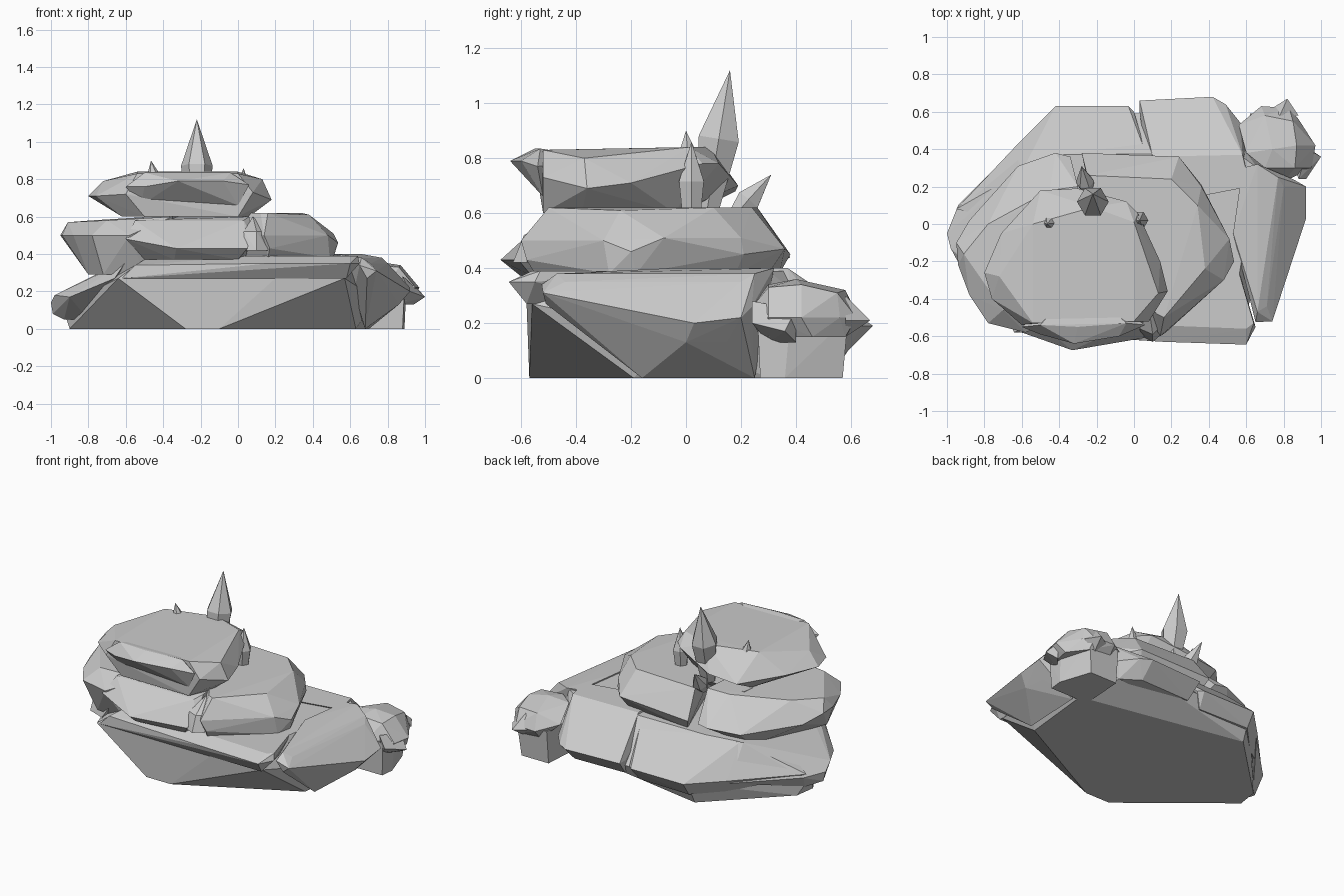
import bpy, bmesh
from math import cos, sin, pi
from mathutils import Vector


def rock(name, *rings):
    """Faceted stone: hull around rings; each ring is (z, [(x, y) or (x, y, z)])."""
    bm = bmesh.new()
    for z, pts in rings:
        for p in pts:
            bm.verts.new(p if len(p) == 3 else (p[0], p[1], z))
    bmesh.ops.convex_hull(bm, input=bm.verts)
    loose = [v for v in bm.verts if not v.link_faces]
    bmesh.ops.delete(bm, geom=loose, context='VERTS')
    bmesh.ops.recalc_face_normals(bm, faces=bm.faces)
    me = bpy.data.meshes.new(name)
    bm.to_mesh(me)
    bm.free()
    ob = bpy.data.objects.new(name, me)
    bpy.context.collection.objects.link(ob)
    return ob


def crystal(name, foot, tip, radius, mid=0.5, foot_scale=0.55, sides=6):
    """Pointed six-sided crystal growing from foot to tip."""
    a, b = Vector(foot), Vector(tip)
    q = Vector((0, 0, 1)).rotation_difference(b - a)
    pts = [tuple(b)]
    for t, r in ((0, radius * foot_scale), (mid, radius)):
        for i in range(sides):
            w = 2 * pi * i / sides
            pts.append(tuple(a.lerp(b, t) + q @ Vector((r * cos(w), r * sin(w), 0))))
    return rock(name, (0, pts))


# bottom layer: core with undercut foot
rock("base_core",
     (0.0, [(-.90, -.06), (-.28, -.57), (-.10, -.57), (.63, -.19), (.68, .30), (-.43, .52), (-.88, .08)]),
     (0.27, [(-.64, -.58), (.20, -.58), (.57, -.56), (.74, -.05, .16), (.72, .30, .16), (.45, .59, .15),
             (-.42, .59, .15), (-.94, .02, .12)]),
     (0.39, [(-.50, -.50, .37), (.52, -.52), (.66, .30), (.55, .38), (-.40, .37), (-.66, .0, .35)]))

# bottom layer: split slabs around the core
rock("base_left_slab",
     (0.05, [(-.93, -.08), (-.91, .04), (-.80, -.15)]),
     (0.14, [(-1.0, -.05), (-.99, -.04, .08), (-.94, .10), (-.98, -.13, .18), (-.90, -.28, .17),
             (-.66, -.50, .27), (-.62, .42)]),
     (0.36, [(-.60, -.50), (-.62, -.10), (-.62, .28), (-.40, .35), (-.72, -.32, .31)]))
rock("base_front_slab",
     (0.27, [(-.62, -.58), (.20, -.58), (.58, -.58), (.50, -.20)]),
     (0.35, [(-.55, -.58, .34), (.02, -.61), (.16, -.63), (.60, -.645), (.65, -.55)]),
     (0.39, [(-.50, -.50, .37), (.10, -.54), (.60, -.56), (.64, -.53), (.50, -.05), (-.40, -.10)]))
rock("base_right_slab",
     (0.0, [(.68, -.16), (.70, .25)]),
     (0.13, [(.86, .0), (.84, .15), (.83, .23, .16), (.62, -.30, .2), (.69, -.51, .27)]),
     (0.22, [(.92, .03, .2), (.92, .20), (.74, -.52, .31), (.65, -.525, .34), (.85, .24, .26)]),
     (0.40, [(.66, -.47, .38), (.53, -.05), (.58, .30), (.66, .32), (.77, .25, .38),
             (.80, .20, .35), (.71, -.44, .35)]))
rock("base_back_right_slab",
     (0.09, [(.05, .57), (.42, .58), (.54, .50), (.1, .45)]),
     (0.19, [(.03, .66), (.42, .68), (.49, .64), (.57, .54), (.62, .40), (.03, .60)]),
     (0.40, [(.10, .36), (.58, .37), (.62, .20), (.10, .1)]))
rock("base_back_left_slab",
     (0.07, [(-.42, .57), (-.05, .56), (-.60, .38), (-.1, .4)]),
     (0.16, [(-.42, .63), (-.36, .61), (-.03, .63), (.0, .60), (-.61, .44), (-.95, .08)]),
     (0.39, [(-.40, .37), (.07, .36), (.05, .1), (-.60, .28, .36), (-.62, 0, .36)]))

# corner boulder
rock("boulder_foot",
     (0.0, [(.60, .27), (.88, .27), (.89, .36), (.82, .57), (.62, .57)]),
     (0.22, [(.60, .26), (.89, .26), (.90, .38), (.84, .59), (.62, .59)]))
rock("boulder_top",
     (0.15, [(.80, .27), (.90, .30), (.93, .46), (.84, .58), (.68, .57)]),
     (0.22, [(.68, .63), (.83, .62), (.88, .56), (.97, .42), (.95, .30), (.80, .225, .24), (.56, .53, .26)]),
     (0.34, [(.60, .38), (.70, .30), (.86, .30, .33), (.87, .42, .34), (.85, .55, .31), (.70, .58, .32),
             (.74, .40, .36)]))
rock("boulder_chip",
     (0.17, [(1.0, .36), (.92, .24, .2), (.88, .24, .28), (.93, .40, .25), (.94, .40, .13), (.86, .3, .13)]))
rock("boulder_back_chip",
     (0.21, [(.82, .67), (.74, .62), (.88, .58), (.78, .58, .30), (.80, .58, .15)]))

# middle layer: left lobe, front lip and right lobe
rock("middle_left_slab",
     (0.29, [(-.80, -.35), (-.72, -.46), (-.50, -.48), (-.30, -.1), (-.6, .15)]),
     (0.50, [(-.95, -.10), (-.94, -.22), (-.88, -.38), (-.78, -.53), (-.58, -.58), (-.88, .02, .45),
             (-.62, .31, .42), (-.42, .38, .44), (-.34, .36, .44)]),
     (0.58, [(-.91, -.16, .57), (-.70, -.46), (-.35, -.48, .6), (-.30, .20, .61), (-.45, .18, .6), (-.78, .0)]))
rock("middle_front_slab",
     (0.37, [(-.34, -.60), (.00, -.56), (.04, -.3), (-.45, -.2), (-.5, -.50)]),
     (0.43, [(-.33, -.675), (-.60, -.58, .48), (.05, -.61), (.07, -.55, .5)]),
     (0.60, [(-.55, -.50, .58), (.03, -.51, .58), (.06, -.45), (.0, .1), (-.5, .1)]))
rock("middle_right_slab",
     (0.38, [(.16, -.55), (.49, -.28), (.51, -.18), (.33, .18), (.20, .30), (-.25, .34), (.0, -.3)]),
     (0.46, [(.14, -.60, .50), (.17, -.58, .43), (.48, -.30, .5), (.535, -.20), (.51, -.08, .51),
             (.36, .20, .51), (.36, .21, .45), (.24, .36, .47), (-.28, .38, .45)]),
     (0.62, [(.12, -.48), (.16, -.50), (.38, -.24, .61), (.34, .10), (.20, .24), (-.25, .26), (-.2, 0)]))
rock("middle_crack_stone",
     (0.42, [(.04, -.60), (.10, -.63), (.16, -.58), (.1, -.5)]),
     (0.52, [(.03, -.56), (.10, -.59), (.15, -.54), (.08, -.45, .6)]))

# top layer: capstone and chipped lip
rock("top_slab",
     (0.60, [(-.62, -.42), (-.50, -.52), (.0, -.52), (.06, -.38), (-.03, -.04), (-.50, .02)]),
     (0.71, [(-.80, -.26), (-.76, -.40), (-.60, -.54, .72), (.08, -.52, .73), (.18, -.36, .69), (.14, -.20),
             (.02, .06, .78), (-.04, .12, .78), (-.30, .19, .70), (-.50, .18, .68), (-.71, -.05)]),
     (0.84, [(-.54, -.53, .83), (.0, -.52, .83), (.13, -.37, .80), (.0, .01), (-.22, .09), (-.54, .0),
             (-.72, -.28, .79)]))
rock("top_front_lip",
     (0.66, [(-.52, -.50), (.0, -.52), (-.3, -.3)]),
     (0.79, [(-.60, -.55, .76), (-.50, -.59, .76), (-.32, -.64), (-.08, -.60), (.06, -.54, .77)]),
     (0.835, [(-.50, -.54), (-.30, -.55), (-.04, -.53), (-.3, -.3, .80)]))

# crystals
crystal("large_crystal", (-.22, .075, .60), (-.22, .16, 1.12), .085, mid=.52)
crystal("left_crystal", (-.42, .02, .62), (-.465, .0, .90), .05, mid=.6)
crystal("right_crystal", (.02, .02, .60), (.03, .02, .86), .052, mid=.45, foot_scale=.75)
crystal("back_crystal", (-.25, .17, .58), (-.28, .31, .74), .05, mid=.4)
